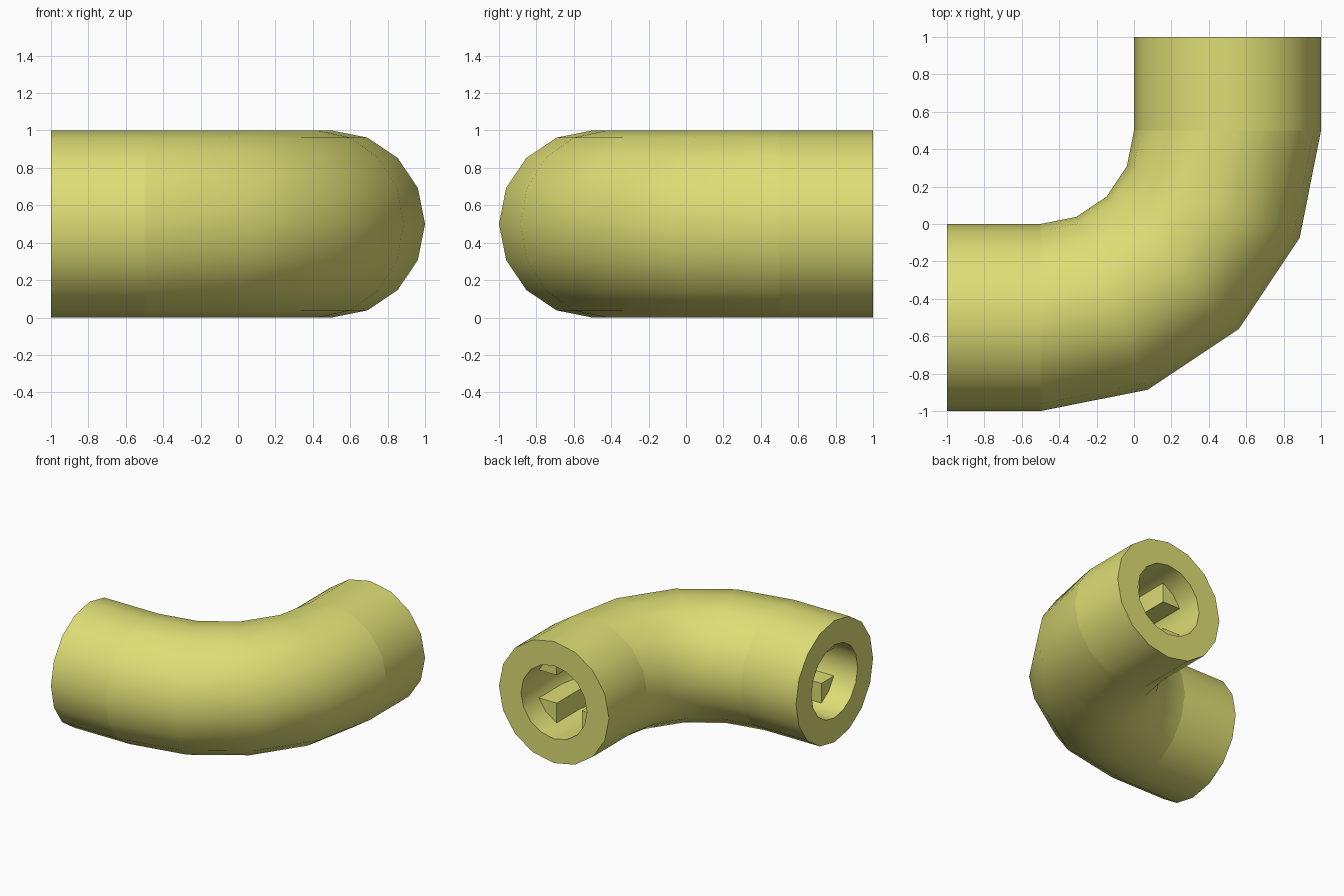
import bpy, bmesh
from math import sin, cos, pi, radians
from mathutils import Vector

if "Cube" in bpy.data.objects:
    bpy.data.objects.remove(bpy.data.objects["Cube"])

mat = bpy.data.materials.new("pale_yellow")
mat.use_nodes = True
colour = (0.73, 0.73, 0.18, 1)
mat.diffuse_color = colour
mat.node_tree.nodes["Principled BSDF"].inputs["Base Color"].default_value = colour

SIDES, BENDS = 16, 4
BEND_CENTRE = Vector((-0.5, 0.5, 0.5))


def path(recess):
    """Stations (centre, outward direction) along the elbow, ends pulled in by recess."""
    arc = []
    for i in range(BENDS + 1):
        a = -pi / 2 + i * pi / 2 / BENDS
        d = Vector((cos(a), sin(a), 0))
        arc.append((BEND_CENTRE + d, d))
    start = (Vector((-1 + recess, -0.5, 0.5)), arc[0][1])
    end = (Vector((0.5, 1 - recess, 0.5)), arc[-1][1])
    return [start] + arc + [end]


def sweep(bm, section, stations):
    """Sweep a closed section of (outward, up) points; return its rings."""
    rings = [[bm.verts.new(c + d * o + Vector((0, 0, z))) for o, z in section]
             for c, d in stations]
    n = len(section)
    for r, s in zip(rings, rings[1:]):
        for i in range(n):
            j = (i + 1) % n
            bm.faces.new((r[i], r[j], s[j], s[i]))
    return rings


def finish(bm, name, seams=()):
    bmesh.ops.recalc_face_normals(bm, faces=bm.faces)
    for f in bm.faces:
        f.smooth = True
    for e in bm.edges:
        if e.calc_face_angle(0) > radians(30):
            e.smooth = False
    for ring in seams:
        for i, v in enumerate(ring):
            bm.edges.get((v, ring[i - 1])).smooth = False
    mesh = bpy.data.meshes.new(name)
    bm.to_mesh(mesh)
    bm.free()
    mesh.materials.append(mat)
    bpy.context.collection.objects.link(bpy.data.objects.new(name, mesh))


def circle(radius):
    return [(radius * cos(2 * pi * i / SIDES), radius * sin(2 * pi * i / SIDES))
            for i in range(SIDES)]


# Thick elbow pipe: outer skin, bore and flat annular ends
bm = bmesh.new()
outer = sweep(bm, circle(0.5), path(0))
bore = sweep(bm, circle(0.3), path(0))
for k in (0, -1):
    for i in range(SIDES):
        bm.faces.new((outer[k][i - 1], outer[k][i], bore[k][i], bore[k][i - 1]))
finish(bm, "elbow_pipe", seams=(outer[1], outer[-2]))

# Four square ribs along the bore wall, set back from the ends
near, far, root = 0.115, 0.277, 0.225
for side, sx in (("outer", 1), ("inner", -1)):
    for level, sz in (("upper", 1), ("lower", -1)):
        bm = bmesh.new()
        section = [(sx * o, sz * z) for o, z in
                   ((near, near), (far, near), (root, root), (near, far))]
        rings = sweep(bm, section, path(0.2))
        bm.faces.new(rings[0])
        bm.faces.new(rings[-1])
        finish(bm, f"{side}_{level}_rib")
